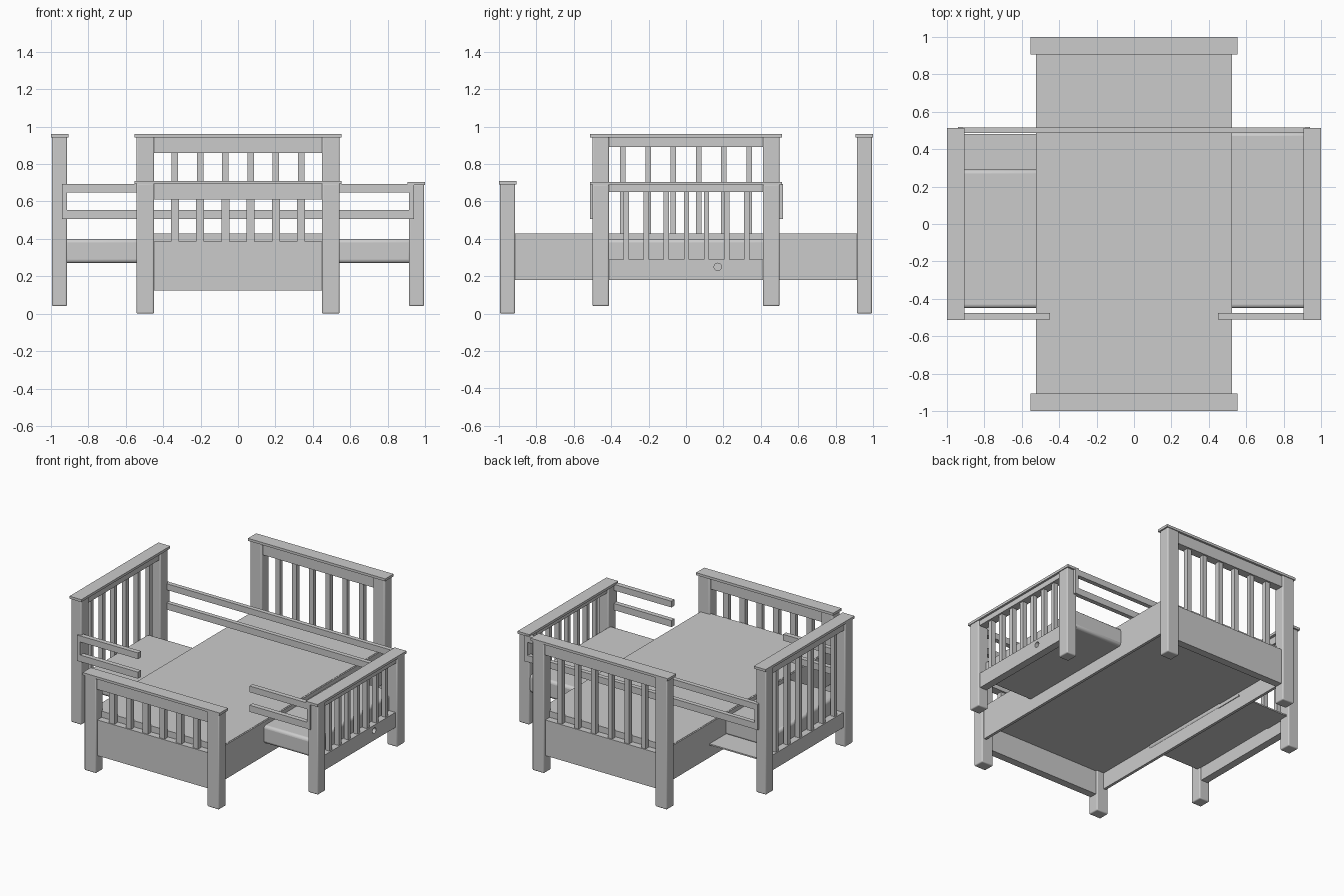
import bpy, math
from mathutils import Matrix

if "Cube" in bpy.data.objects:
    bpy.data.objects.remove(bpy.data.objects["Cube"])

wood = bpy.data.materials.new("light grey")
wood.diffuse_color = (0.6, 0.6, 0.6, 1)
wood.use_nodes = True
wood.node_tree.nodes["Principled BSDF"].inputs["Base Color"].default_value = wood.diffuse_color


def box(name, x0, x1, y0, y1, z0, z1, bevel=0.0, turn=0.0):
    """Axis-aligned box, optionally turned about the world z axis."""
    bpy.ops.mesh.primitive_cube_add(size=1)
    ob = bpy.context.object
    ob.name = name
    ob.data.transform(Matrix.Rotation(turn, 4, 'Z')
                      @ Matrix.Translation(((x0 + x1) / 2, (y0 + y1) / 2, (z0 + z1) / 2))
                      @ Matrix.Diagonal((x1 - x0, y1 - y0, z1 - z0, 1)))
    ob.data.materials.append(wood)
    if bevel:
        m = ob.modifiers.new("bevel", 'BEVEL')
        m.width = bevel
        m.segments = 3
        bpy.ops.object.shade_smooth_by_angle(angle=math.radians(40))
    return ob


def end_board(name, turn, half, foot, top, post, rail_z, panel, slats, slat_w, cap_over):
    """Bed end standing at y = -1, then turned into place."""
    def part(kind, *a, bevel=0.0):
        return box(name + "_" + kind, *a, bevel=bevel, turn=turn)
    for s, side in ((-1, "left"), (1, "right")):
        a, b = sorted((s * half, s * (half - post)))
        part(side + "_post", a, b, -0.995, -0.913, foot, top - 0.012, bevel=0.008)
    inner = half - post + 0.005
    part("cap", -half - cap_over, half + cap_over, -1.0, -0.905, top - 0.018, top)
    part("top_rail", -inner, inner, -0.985, -0.925, rail_z, top - 0.015)
    lower = part("lower_panel", -inner, inner, -0.98, -0.925, panel[0], panel[1])
    for c in slats:
        part("slat", c - slat_w / 2, c + slat_w / 2, -0.972, -0.938, panel[1] - 0.01, rail_z + 0.01)
    return lower


six = [-0.3375 + 0.135 * i for i in range(6)]
seven = [-0.32 + 0.1075 * i for i in range(7)]

# Long bed ends (front and back)
end_board("front_footboard", 0, 0.543, 0.0, 0.71, 0.095, 0.61, (0.125, 0.385), six, 0.043, 0.01)
end_board("back_headboard", math.pi, 0.543, 0.0, 0.96, 0.095, 0.86, (0.125, 0.385), six, 0.035, 0.01)

# Cross bed ends (left and right)
end_board("left_headboard", -math.pi / 2, 0.50, 0.04, 0.96, 0.088, 0.89, (0.18, 0.29), six, 0.03, 0.012)
panel = end_board("right_footboard", math.pi / 2, 0.50, 0.04, 0.705, 0.088, 0.65,
                  (0.18, 0.29), seven, 0.028, 0.012)

# Small round hole in the right footboard panel
bpy.ops.mesh.primitive_cylinder_add(vertices=16, radius=0.02, depth=0.06,
                                    location=(0.98, 0.17, 0.25), rotation=(0, math.pi / 2, 0))
cutter = bpy.context.object
cutter.name = "hole_cutter"
cutter.hide_render = True
cutter.hide_set(True)
hole = panel.modifiers.new("hole", 'BOOLEAN')
hole.object = cutter
hole.operation = 'DIFFERENCE'

# Long bed mattress and side rails, open underneath
box("long_mattress", -0.515, 0.515, -0.93, 0.93, 0.30, 0.43)
for s, side in ((-1, "left"), (1, "right")):
    a, b = sorted((s * 0.525, s * 0.505))
    box(side + "_long_side_rail", a, b, -0.93, 0.93, 0.18, 0.428)

# Cross bed mattress halves; the left one stops short and leaves a thin base
box("right_mattress", 0.50, 0.93, -0.45, 0.49, 0.27, 0.40, bevel=0.02)
box("left_mattress", -0.93, -0.50, -0.45, 0.29, 0.27, 0.40, bevel=0.02)
box("left_base_board", -0.93, -0.50, 0.27, 0.48, 0.27, 0.28)

# Guard rails of the cross bed: full length behind, short stubs in front
for z0, z1, level in ((0.505, 0.553, "lower"), (0.648, 0.693, "upper")):
    box("back_guard_rail_" + level, -0.93, 0.93, 0.485, 0.517, z0, z1)
    for s, side in ((-1, "left"), (1, "right")):
        a, b = sorted((s * 0.935, s * 0.45))
        box(side + "_front_guard_rail_" + level, a, b, -0.51, -0.475, z0, z1)

# Upright ends joining the guard rails
for s in (-1, 1):
    a, b = sorted((s * 0.94, s * 0.915))
    box("front_guard_upright", a, b, -0.512, -0.475, 0.505, 0.693)
    box("back_guard_upright", a, b, 0.485, 0.518, 0.505, 0.693)
